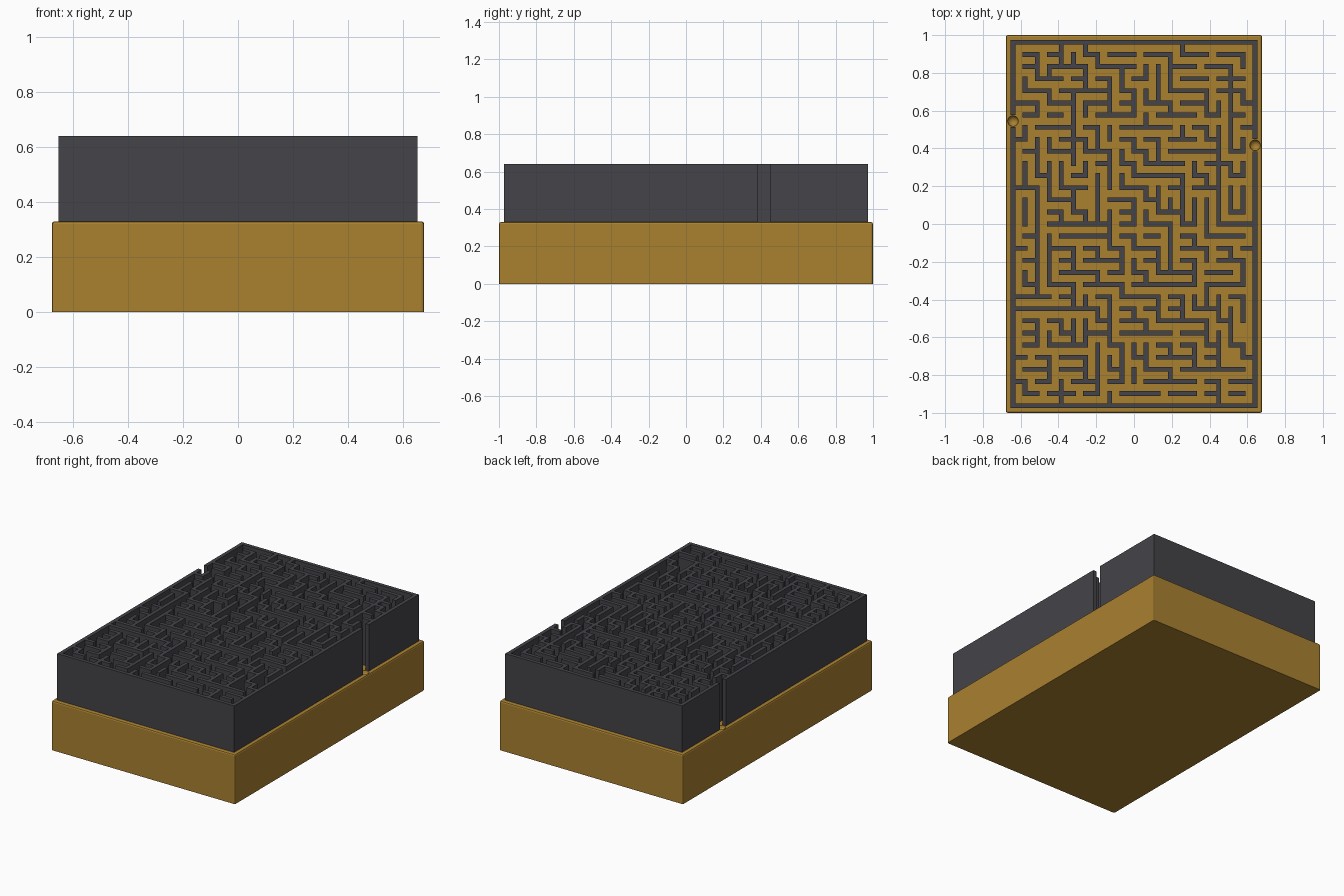
import bpy, bmesh
from mathutils import Matrix, Vector

cube = bpy.data.objects.get("Cube")
if cube:
    bpy.data.objects.remove(cube)

COLS, ROWS, PITCH, HALF = 20, 30, 0.0641, 0.0125
FLOOR, TOP = 0.33, 0.64

# Maze plan: each mark is a grid post; "-" runs a wall right, "|" down, "+" both
PLAN = [
    "....|.|.......|.....",
    ".-|-||-|--.--|--.--|",
    ".-|+--|--+.||+-.--|.",
    ".|--.-|-||-.||--.-+.",
    ".--|-+--|-|||---|-+|",
    "--|--|+-|-|--|--|||-",
    ".-.-.|.---.|---.-.+.",
    ".|---|-||----.|-|||-",
    "-.||-+||.-|-|--.-|||",
    ".-|--|--||-||----|-.",
    ".||||.|-|-|---.|-+||",
    ".|-||-.|||----|-||-.",
    "--||-+.|.--||-|--|||",
    ".||--|.|--|-||||||||",
    ".||-|-|||-||--||||-.",
    "..|-----|-.--|-.|---",
    ".-||----|-|-.|-|---.",
    "-.|+-|-|-|--||--|-|-",
    ".-||-|---||-||-|.--|",
    ".|||---|-.-|---|--.|",
    ".-|--|---|-----.+--.",
    "---.-||-|---|-||||-|",
    "-------||-|-|-|--|||",
    ".-|-|||-|--|----|-|.",
    ".-||-|+-|----.--|||.",
    ".-.---.|-|||-|-|-|-|",
    "-.-|--||||-|---|-|.-",
    ".--|--||-||--|-----.",
    "-|-.|--|-..----.-|--",
    ".-.-+.-.|---.--.-|-.",
]


def material(name, color):
    m = bpy.data.materials.new(name)
    m.use_nodes = True
    m.diffuse_color = color
    m.node_tree.nodes["Principled BSDF"].inputs["Base Color"].default_value = color
    return m


def make_object(name, bm, mat):
    mesh = bpy.data.meshes.new(name)
    bm.to_mesh(mesh)
    bm.free()
    obj = bpy.data.objects.new(name, mesh)
    bpy.context.collection.objects.link(obj)
    if mat:
        mesh.materials.append(mat)
    return obj


def add_box(bm, low, high):
    low, high = Vector(low), Vector(high)
    place = Matrix.Translation((low + high) / 2) @ Matrix.Diagonal((high - low).to_4d())
    return bmesh.ops.create_cube(bm, size=1, matrix=place)


def post(i, j):
    return (i - COLS / 2) * PITCH, (ROWS / 2 - j) * PITCH


def add_wall(bm, start, end, extend=HALF):
    """Wall between two posts, running right or down."""
    (x0, y0), (x1, y1) = post(*start), post(*end)
    ex, ey = (extend, HALF) if start[1] == end[1] else (HALF, extend)
    add_box(bm, (x0 - ex, y1 - ey, FLOOR), (x1 + ex, y0 + ey, TOP))


def runs(flags):
    """Start and end of each unbroken stretch of True."""
    start = None
    for k, on in enumerate(list(flags) + [False]):
        if on and start is None:
            start = k
        elif not on and start is not None:
            yield start, k
            start = None


gold = material("ochre gold", (0.40, 0.22, 0.030, 1))
dark = material("charcoal", (0.058, 0.056, 0.066, 1))

# Base block with softened upright and top edges
bm = bmesh.new()
add_box(bm, (-0.678, -1, 0), (0.678, 1, FLOOR))
soft = [e for e in bm.edges if max(v.co.z for v in e.verts) > FLOOR - 0.01]
bmesh.ops.bevel(bm, geom=soft, offset=0.01, segments=2, affect='EDGES', profile=0.5)
base = make_object("base_block", bm, gold)

# Round hollows in the floor at the two openings
GAPS = {0: 6, COLS: 8}
bm = bmesh.new()
for i, j in GAPS.items():
    x, y = post(i, j + 0.5)
    bmesh.ops.create_uvsphere(bm, u_segments=16, v_segments=9, radius=0.029,
                              matrix=Matrix.Translation((x, y, FLOOR)))
cutter = make_object("hollow_cutter", bm, gold)
cutter.hide_render = True
cutter.hide_viewport = True
cut = base.modifiers.new("hollows", 'BOOLEAN')
cut.operation = 'DIFFERENCE'
cut.solver = 'EXACT'
cut.object = cutter

# Outer walls, with one opening on each long side
bm = bmesh.new()
for j in (0, ROWS):
    add_wall(bm, (0, j), (COLS, j))
for i, gap in GAPS.items():
    add_wall(bm, (i, 0), (i, gap), 0)
    add_wall(bm, (i, gap + 1), (i, ROWS), 0)
make_object("outer_walls", bm, dark)

# Inner walls, straight stretches joined into single slabs
bm = bmesh.new()
for j, row in enumerate(PLAN):
    for a, b in runs(c in "-+" for c in row):
        add_wall(bm, (a, j), (b, j))
for i, column in enumerate(zip(*PLAN)):
    for a, b in runs(c in "|+" for c in column):
        add_wall(bm, (i, a), (i, b))
make_object("inner_walls", bm, dark)
